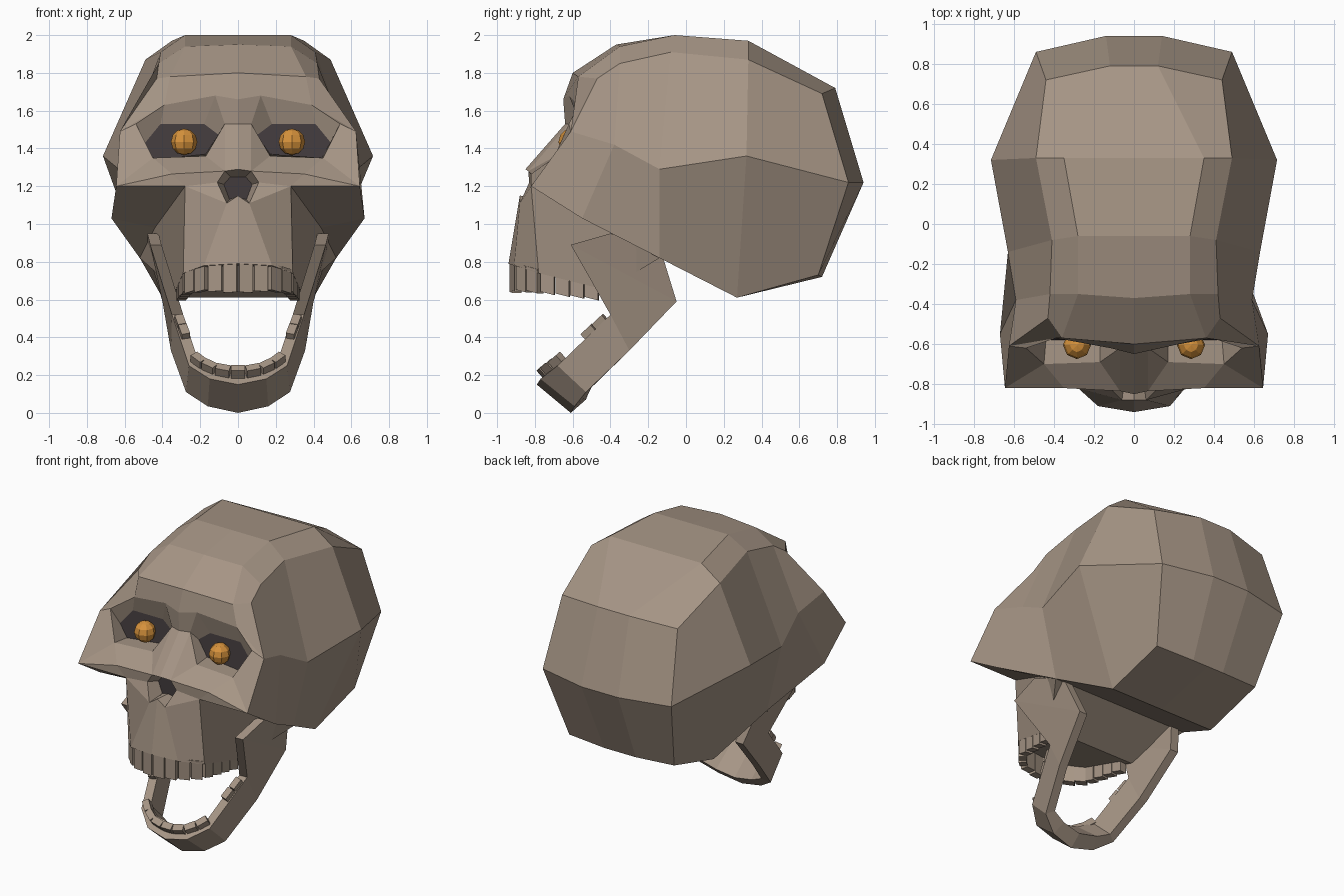
import bpy, bmesh
from mathutils import Vector, Matrix

if "Cube" in bpy.data.objects:
    bpy.data.objects.remove(bpy.data.objects["Cube"])


def material(name, rgb):
    m = bpy.data.materials.new(name)
    m.diffuse_color = (*rgb, 1)
    m.use_nodes = True
    m.node_tree.nodes["Principled BSDF"].inputs["Base Color"].default_value = m.diffuse_color
    return m


BONE = material("bone", (0.38, 0.30, 0.235))
DARK = material("dark_cavity", (0.055, 0.044, 0.046))
GLOW = material("amber_eye", (0.68, 0.29, 0.045))


def finish(name, bm, *mats):
    bmesh.ops.recalc_face_normals(bm, faces=bm.faces)
    me = bpy.data.meshes.new(name)
    bm.to_mesh(me)
    bm.free()
    for m in mats:
        me.materials.append(m)
    ob = bpy.data.objects.new(name, me)
    bpy.context.collection.objects.link(ob)
    return ob


def mirrored(name, pts, faces, dark=()):
    """Build the half given by keyed points and faces, plus its mirror image."""
    bm = bmesh.new()
    right = {k: bm.verts.new(p) for k, p in pts.items()}
    left = {k: right[k] if p[0] == 0 else bm.verts.new((-p[0], p[1], p[2]))
            for k, p in pts.items()}
    for side in (right, left):
        for f in faces:
            keys = f if side is right else f[::-1]
            face = bm.faces.new([side[k] for k in keys])
            face.material_index = 1 if f in dark else 0
    return finish(name, bm, BONE, DARK)


def loop_strip(a, b, closed=True):
    n = len(a) if closed else len(a) - 1
    return [a[i] + a[(i + 1) % len(a)] + b[(i + 1) % len(a)] + b[i] for i in range(n)]


# braincase: five-point half sections from brow to back
cranium = dict(
    A=(0, -.60, 1.80), B=(.36, -.57, 1.78), C=(.43, -.47, 1.77), D=(.625, -.61, 1.49), E=(.645, -.82, 1.20),
    F=(0, -.37, 1.95), G=(.28, -.35, 1.94), H=(.42, -.35, 1.85), I=(.59, -.38, 1.42), J=(.67, -.55, 1.03),
    K=(0, -.06, 2.0), L=(.28, -.06, 2.0), M=(.41, -.08, 1.91), N=(.63, -.14, 1.29), O=(.52, -.14, .82),
    P=(0, .33, 1.97), Q=(.35, .33, 1.97), R=(.49, .33, 1.87), S=(.715, .32, 1.36), T=(.40, .27, .61),
    U=(0, .79, 1.72), V=(.12, .79, 1.72), W=(.44, .72, 1.69), X=(.49, .86, 1.22), Y=(.40, .70, .73),
    a=(0, .94, 1.22), b=(.14, .94, 1.22), c=(0, .72, .72), d=(.12, .72, .72),
    e=(0, -.14, .82), f=(0, .27, .61))
sections = ["ABCDE", "FGHIJ", "KLMNO", "PQRST", "UVWXY"]
faces = []
for s0, s1 in zip(sections, sections[1:]):
    faces += loop_strip(s0, s1, False)
faces += ["UVba", "VWXb", "abdc", "bXYd", "cdYTf", "eOTf"]

# brow, cheeks and nose bridge
face = dict(
    g=(0, -.65, 1.66), h=(.12, -.62, 1.68), i=(.39, -.57, 1.63), j=(.54, -.62, 1.53),
    k=(.45, -.70, 1.35), l=(.17, -.69, 1.36), m=(.07, -.62, 1.53), n=(0, -.64, 1.53),
    p=(0, -.85, 1.29), q=(.07, -.835, 1.28), r=(.35, -.82, 1.265), t=(.11, -.83, 1.22),
    u=(.06, -.88, 1.11), v=(0, -.88, 1.15), w=(.28, -.82, 1.20))
faces += ["ABihg", "BCDi", "iDj", "DEkj", "Erk", "rqlk", "qml", "pqmn", "nmhg", "Erw", "rqtw", "tuw"]

# upper jaw block
upper = dict(
    o=(0, -.94, .79), s=(.18, -.91, .78), x=(.29, -.78, .74), y=(.33, -.42, .65),
    z=(0, -.42, .65), Z=(.44, -.40, .98))
faces += ["vuso", "uwxs", "wZyx", "osxyz", "EwZJ", "JZO", "ZyO", "yzeO"]

# recessed eye sockets and nose cavity
holes = {
    "1": (.18, -.56, 1.53), "2": (.41, -.56, 1.53), "3": (.50, -.57, 1.42),
    "4": (.44, -.58, 1.34), "5": (.17, -.58, 1.37), "6": (.10, -.57, 1.47),
    "7": (0, -.76, 1.25), "8": (.04, -.76, 1.25), "9": (.075, -.76, 1.21),
    "0": (.045, -.76, 1.13), "+": (0, -.76, 1.14)}
faces += loop_strip("hijklm", "123456") + loop_strip("pqtuv", "7890+", False)
dark = ["123456", "7890+"]
mirrored("skull", {**cranium, **face, **upper, **holes}, faces + dark, dark)

# lower jaw: (upper edge, lower edge, inward offset) from chin to hinge
stations = [
    ((0, -.79, .15), (0, -.61, .00), (0, .08, .07)),
    ((.15, -.77, .18), (.16, -.59, .035), (-.025, .07, .06)),
    ((.26, -.68, .25), (.275, -.53, .11), (-.05, .03, .025)),
    ((.35, -.40, .52), (.355, -.30, .33), (-.06, 0, 0)),
    ((.465, -.61, .89), (.40, -.05, .59), (-.06, 0, 0)),
    ((.48, -.40, .95), (.475, -.13, .85), (-.06, 0, 0))]
jaw_pts, rings = {}, []
for n, (up, low, off) in enumerate(stations):
    up, low, off = Vector(up), Vector(low), Vector(off)
    ring = [(n, c) for c in range(4)]
    for key, co in zip(ring, (up, low, low + off, up + off)):
        jaw_pts[key] = tuple(co)
    rings.append(ring)
jaw_faces = [(r0[c], r0[(c + 1) % 4], r1[(c + 1) % 4], r1[c])
             for r0, r1 in zip(rings, rings[1:]) for c in range(4)]
mirrored("lower_jaw", jaw_pts, jaw_faces + [tuple(rings[-1])])


def tooth_row(name, half_path, count, up, h_front, h_back, depth, skip=()):
    """Small blocks spaced evenly along a mirrored path."""
    right = [Vector(p) for p in half_path]
    path = [Vector((-p.x, p.y, p.z)) for p in right[:0:-1]] + right
    lengths = [(b - a).length for a, b in zip(path, path[1:])]
    step = sum(lengths) / count

    def at(d):
        for a, b, l in zip(path, path[1:], lengths):
            if d <= l:
                return a.lerp(b, d / l)
            d -= l
        return path[-1]

    bm = bmesh.new()
    up = Vector(up).normalized()
    for n in range(count):
        if n in skip:
            continue
        a, b = at(n * step), at((n + 1) * step)
        back = abs(n + .5 - count / 2) / (count / 2)
        h = h_front + (h_back - h_front) * back
        t = (b - a).normalized()
        side = t.cross(up).normalized()
        mid = (a + b) / 2 + up * (h / 2 - .01)
        mat = Matrix((t * step * .92, side * depth, up * (h + .02))).transposed().to_4x4()
        bmesh.ops.create_cube(bm, size=1, matrix=Matrix.Translation(mid) @ mat)
    finish(name, bm, BONE)


# teeth
tooth_row("upper_teeth", [(0, -.91, .78), (.17, -.88, .77), (.265, -.77, .74), (.30, -.46, .66)],
          16, (0, 0, -1), .145, .06, .05)
tooth_row("lower_teeth", [(0, -.745, .19), (.135, -.725, .215), (.23, -.66, .27), (.315, -.42, .50)],
          15, (0, -.66, .75), .055, .03, .045, skip=(2, 3, 11, 12))

# glowing eyes
for sx, label in ((-1, "left_eye"), (1, "right_eye")):
    bm = bmesh.new()
    bmesh.ops.create_uvsphere(bm, u_segments=8, v_segments=6, radius=.07,
                              matrix=Matrix.Translation((.285 * sx, -.605, 1.435)))
    finish(label, bm, GLOW)
